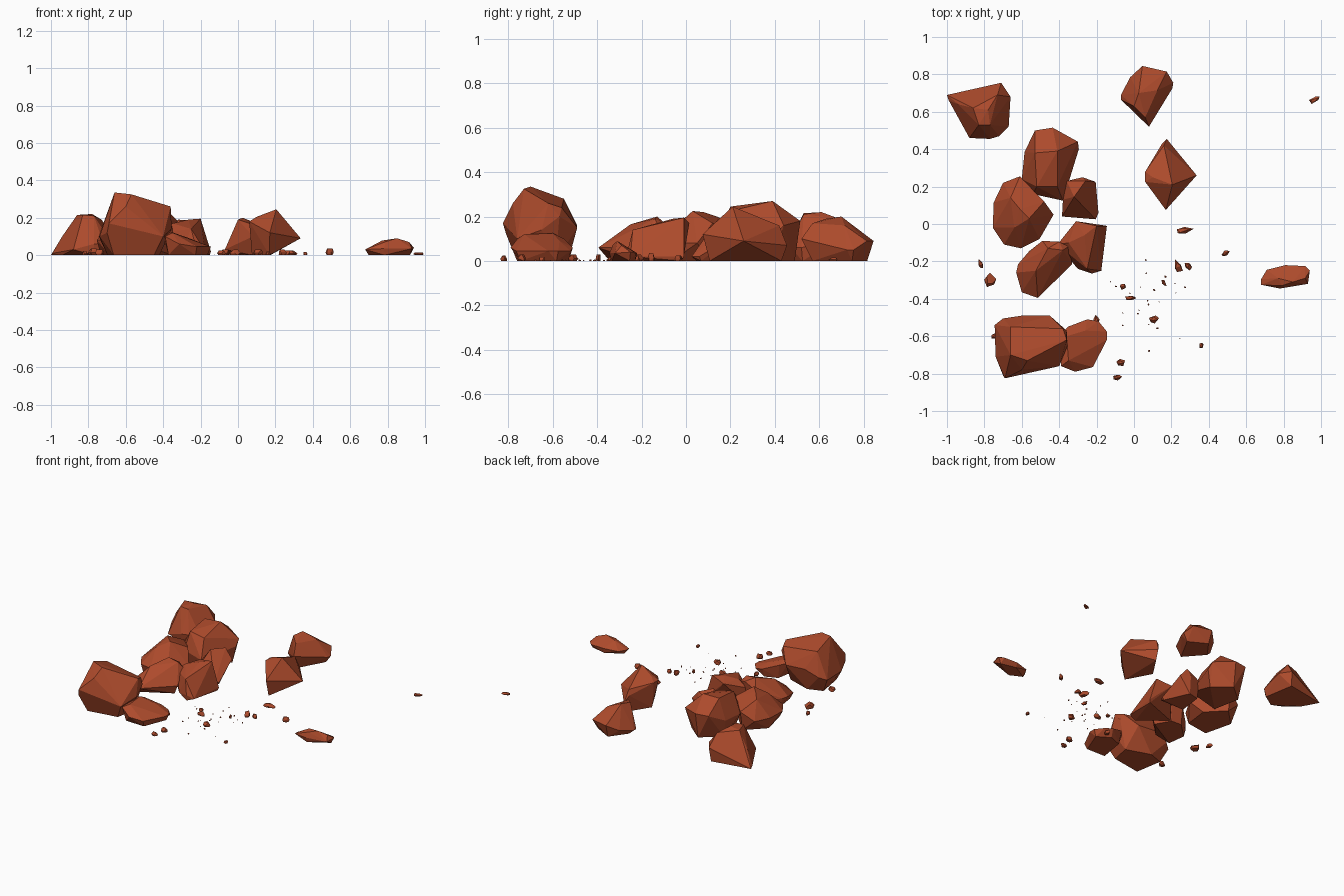
import bpy, bmesh, math, random
from mathutils import Vector, Matrix

random.seed(4)
clay = bpy.data.materials.new("red_stone")
clay.diffuse_color = (0.42, 0.07, 0.025, 1)


def hull(name, points):
    """Flat-faced convex stone wrapped around a few points."""
    bm = bmesh.new()
    for p in points:
        bm.verts.new(p)
    bmesh.ops.convex_hull(bm, input=bm.verts[:])
    loose = [v for v in bm.verts if not v.link_faces]
    bmesh.ops.delete(bm, geom=loose, context='VERTS')
    bmesh.ops.dissolve_limit(bm, angle_limit=math.radians(4), verts=bm.verts[:], edges=bm.edges[:])
    bmesh.ops.recalc_face_normals(bm, faces=bm.faces[:])
    me = bpy.data.meshes.new(name)
    bm.to_mesh(me)
    bm.free()
    me.materials.append(clay)
    ob = bpy.data.objects.new(name, me)
    bpy.context.collection.objects.link(ob)
    return ob


def rock(name, rim_z, rim, top, base=0.85):
    """Plan outline (optional own height), crown points, shrunken footprint on the ground."""
    c = sum((Vector(p[:2]) for p in rim), Vector((0, 0))) / len(rim)
    pts = [(p[0], p[1], p[2] if len(p) > 2 else rim_z) for p in rim]
    pts += [(*(c + (Vector(p[:2]) - c) * base), 0) for p in rim[::2]]
    return hull(name, pts + list(top))


# Back row of boulders
rock("back_left_rock", 0.06,
     [(-1, .69, 0), (-.99, .66, .01), (-.71, .755, .1), (-.66, .68, .1), (-.67, .52), (-.72, .47),
      (-.77, .455), (-.88, .46, .03), (-.95, .58, .02)],
     [(-.86, .62, .215), (-.78, .61, .22), (-.73, .69, .19), (-.77, .53, .21), (-.83, .53, .215),
      (-.94, .64, .1)], .92)
rock("back_centre_rock", 0.05,
     [(.045, .845, .09), (.175, .815, .09), (.21, .755), (.205, .725), (.08, .52, .1),
      (-.07, .665, .03), (-.07, .69, .03), (-.02, .785)],
     [(.025, .70, .2), (.125, .715, .16), (.0, .63, .19), (.06, .57, .17)], .76)
rock("right_wedge_rock", 0.09,
     [(.175, .455, .07), (.335, .26), (.17, .075, .12), (.06, .225, .18), (.06, .28, .18), (.15, .43, .12)],
     [(.205, .21, .245), (.16, .42, .16), (.10, .25, .205)], .85)

# Central cluster
rock("cluster_back_rock", 0.12,
     [(-.435, .515, .18), (-.53, .50, .18), (-.585, .385), (-.60, .24), (-.54, .16),
      (-.38, .125, .1), (-.295, .40), (-.30, .44, .16)],
     [(-.41, .39, .27), (-.53, .38, .265), (-.52, .2, .245), (-.41, .2, .225)])
rock("cluster_left_rock", 0.08,
     [(-.61, .255, .14), (-.70, .22), (-.75, .115), (-.755, -.02), (-.695, -.11),
      (-.605, -.13), (-.505, -.08), (-.43, .05), (-.48, .12, .17)],
     [(-.61, .08, .22), (-.56, .03, .225), (-.66, .14, .2), (-.64, -.02, .18)], .88)
rock("cluster_small_rock", 0.05,
     [(-.275, .25, .13), (-.205, .225, .12), (-.19, .06, .02), (-.205, .025, .02),
      (-.385, .04, .03), (-.38, .13, .1), (-.36, .23, .13)],
     [(-.32, .145, .19), (-.26, .23, .185)], .9)
rock("cluster_right_rock", 0.04,
     [(-.145, -.01, .02), (-.175, -.25, .02), (-.225, -.265, .04), (-.30, -.24, .03),
      (-.41, -.11, .12), (-.31, .015, .17)],
     [(-.2, -.01, .195), (-.265, -.06, .19), (-.25, -.24, .14), (-.35, -.1, .17)], .95)
rock("cluster_front_rock", 0.06,
     [(-.49, -.09, .13), (-.56, -.145), (-.62, -.215), (-.63, -.26), (-.60, -.365, .04),
      (-.515, -.395), (-.33, -.215), (-.35, -.12, .15), (-.40, -.095, .17)],
     [(-.525, -.25, .165), (-.46, -.13, .2), (-.38, -.14, .19)], .86)

# Front boulder and its low neighbour
rock("front_boulder", 0.12,
     [(-.745, -.54, .1), (-.70, -.505), (-.60, -.49, .16), (-.45, -.49, .15), (-.36, -.57, .2),
      (-.355, -.65, .14), (-.40, -.76, .1), (-.69, -.825, .17), (-.70, -.81), (-.74, -.71, .1)],
     [(-.66, -.70, .335), (-.57, -.73, .325), (-.36, -.62, .26), (-.66, -.55, .28),
      (-.38, -.56, .24), (-.60, -.78, .26)], .72)
rock("front_slab", 0.045,
     [(-.25, -.51, .06), (-.19, -.52), (-.145, -.575), (-.145, -.62), (-.22, -.765),
      (-.315, -.79, .06), (-.39, -.76, .1), (-.40, -.6, .11), (-.355, -.55, .1)],
     [(-.35, -.73, .12), (-.36, -.60, .125), (-.26, -.57, .09)], .85)

# Low slab lying far right, sloping down to the back
rock("right_slab", 0.035,
     [(.68, -.295, .03), (.68, -.325, .03), (.78, -.345), (.93, -.32), (.94, -.25, .04),
      (.915, -.225), (.81, -.22), (.71, -.245, .03)],
     [(.77, -.29, .078), (.85, -.31, .09), (.915, -.29, .07), (.79, -.33, .072)])


def chip(name, x, y, length, width, deg, height):
    """Small irregular shard resting on the ground."""
    turn = Matrix.Rotation(math.radians(deg), 3, 'Z')
    pts = []
    for ring, z, s in ((5, 0, .8), (5, .4, 1), (3, 1, .65)):
        for i in range(ring):
            a = (i + random.uniform(-.3, .3)) * math.tau / ring
            r = s * random.uniform(.85, 1.15) / 2
            pts.append(turn @ Vector((r * length * math.cos(a), r * width * math.sin(a), z * height))
                       + Vector((x, y, 0)))
    hull(name, pts)


# Larger shards: x, y, length, width, turn, height
shards = [(.965, .665, .07, .03, 30, .015), (.27, -.035, .1, .035, 5, .025),
          (.235, -.23, .085, .04, 115, .03), (.29, -.225, .05, .035, 140, .025),
          (.49, -.155, .05, .03, 35, .035), (.16, -.315, .04, .02, 120, .02),
          (-.06, -.335, .04, .03, 40, .02), (-.02, -.395, .065, .025, 0, .03),
          (.105, -.51, .06, .04, 0, .03), (.36, -.65, .035, .022, 80, .018),
          (-.07, -.74, .055, .04, 15, .03), (-.09, -.82, .045, .03, 0, .025),
          (-.77, -.30, .08, .06, 100, .035), (-.82, -.215, .055, .028, 110, .022),
          (-.74, -.6, .05, .04, 0, .03), (-.2, -.51, .05, .03, 90, .025)]
for i, s in enumerate(shards):
    chip(f"shard_{i + 1}", *s)

# Fine grit scattered in front
for i in range(22):
    size = random.uniform(.006, .014)
    chip(f"grit_{i + 1}", random.gauss(.07, .1), random.gauss(-.43, .12), size, size * .8,
         random.uniform(0, 180), size * .6)
